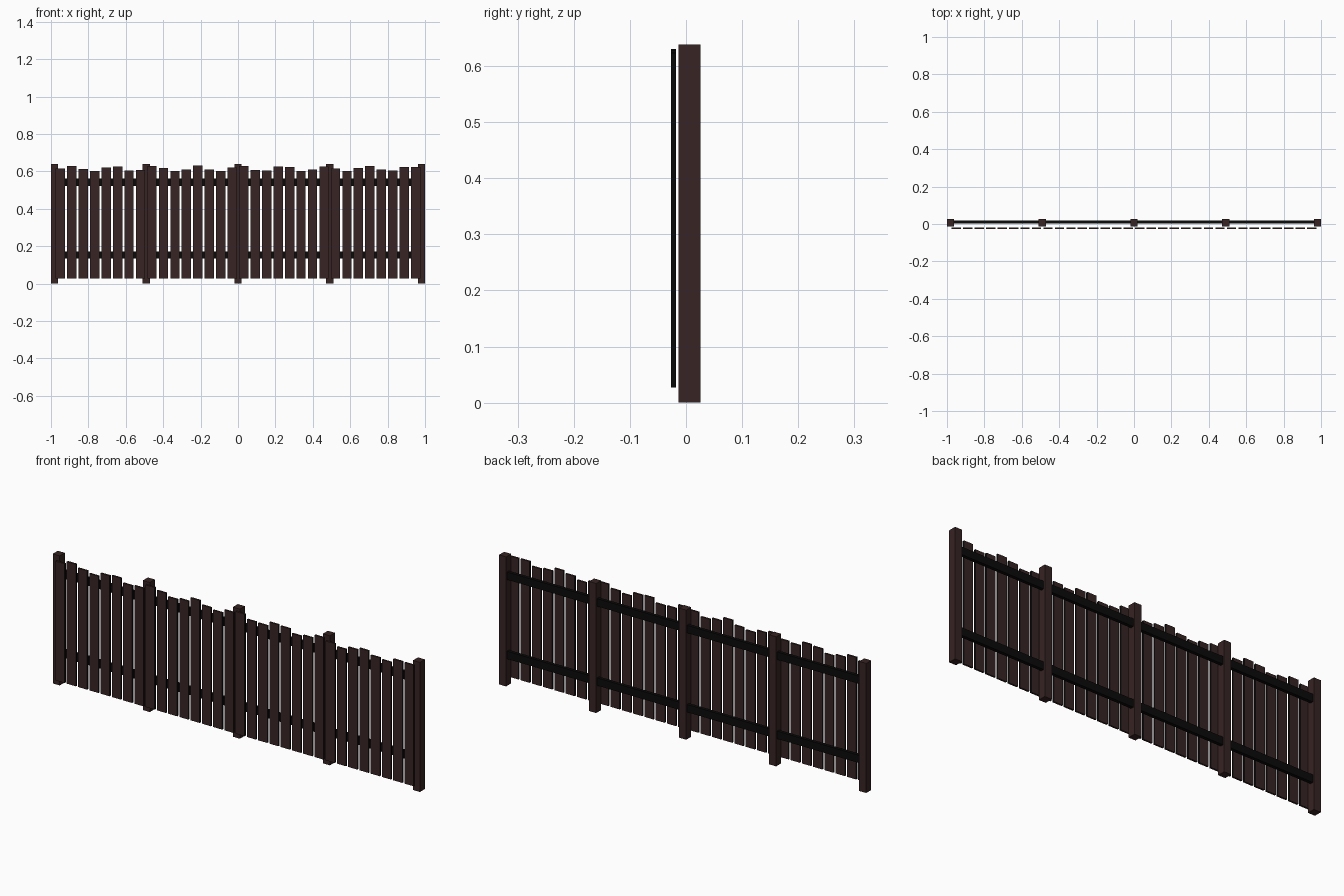
import bpy

if "Cube" in bpy.data.objects:
    bpy.data.objects.remove(bpy.data.objects["Cube"])


def material(name, rgb):
    m = bpy.data.materials.new(name)
    m.diffuse_color = (*rgb, 1.0)
    m.use_nodes = True
    m.node_tree.nodes["Principled BSDF"].inputs["Base Color"].default_value = m.diffuse_color
    return m


BROWN = material("dark_brown_wood", (0.038, 0.017, 0.017))
BLACK = material("black_wood", (0.003, 0.003, 0.003))


def box(name, x, y, z, mats):
    """Box from (min, max) ranges on each axis."""
    verts = [(a, b, c) for a in x for b in y for c in z]
    faces = [(0, 1, 3, 2), (4, 6, 7, 5), (0, 4, 5, 1),
             (2, 3, 7, 6), (0, 2, 6, 4), (1, 5, 7, 3)]
    me = bpy.data.meshes.new(name)
    me.from_pydata(verts, [], faces)
    for m in mats:
        me.materials.append(m)
    ob = bpy.data.objects.new(name, me)
    bpy.context.collection.objects.link(ob)
    return ob


# Square posts
POSTS = [-0.981, -0.4905, 0.0, 0.4905, 0.981]
H = 0.019
for i, x in enumerate(POSTS):
    box(f"post_{i + 1}", (x - H, x + H), (-0.013, 0.026), (0, 0.638), [BROWN])

# Two black rails per bay, between the posts
for i in range(4):
    for name, z in (("lower", 0.152), ("upper", 0.542)):
        box(f"{name}_rail_{i + 1}", (POSTS[i] + H, POSTS[i + 1] - H),
            (0.003, 0.019), (z - 0.019, z + 0.019), [BLACK])

# Pickets with uneven tops, dark cut edges on the sides
TOPS = [614, 628, 612, 602, 620, 625, 604, 608, 628, 617, 602, 610, 630, 611, 602, 620,
        628, 606, 604, 625, 622, 602, 610, 627, 614, 602, 617, 628, 610, 604, 624, 623]
PITCH = 1.962 / 32
for i, top in enumerate(TOPS):
    x = -0.981 + PITCH * (i + 0.5)
    ob = box(f"picket_{i + 1}", (x - 0.025, x + 0.025), (-0.027, -0.018),
             (0.027, top / 1000), [BROWN, BLACK])
    for p in ob.data.polygons:
        if abs(p.normal.x) > 0.5:
            p.material_index = 1
